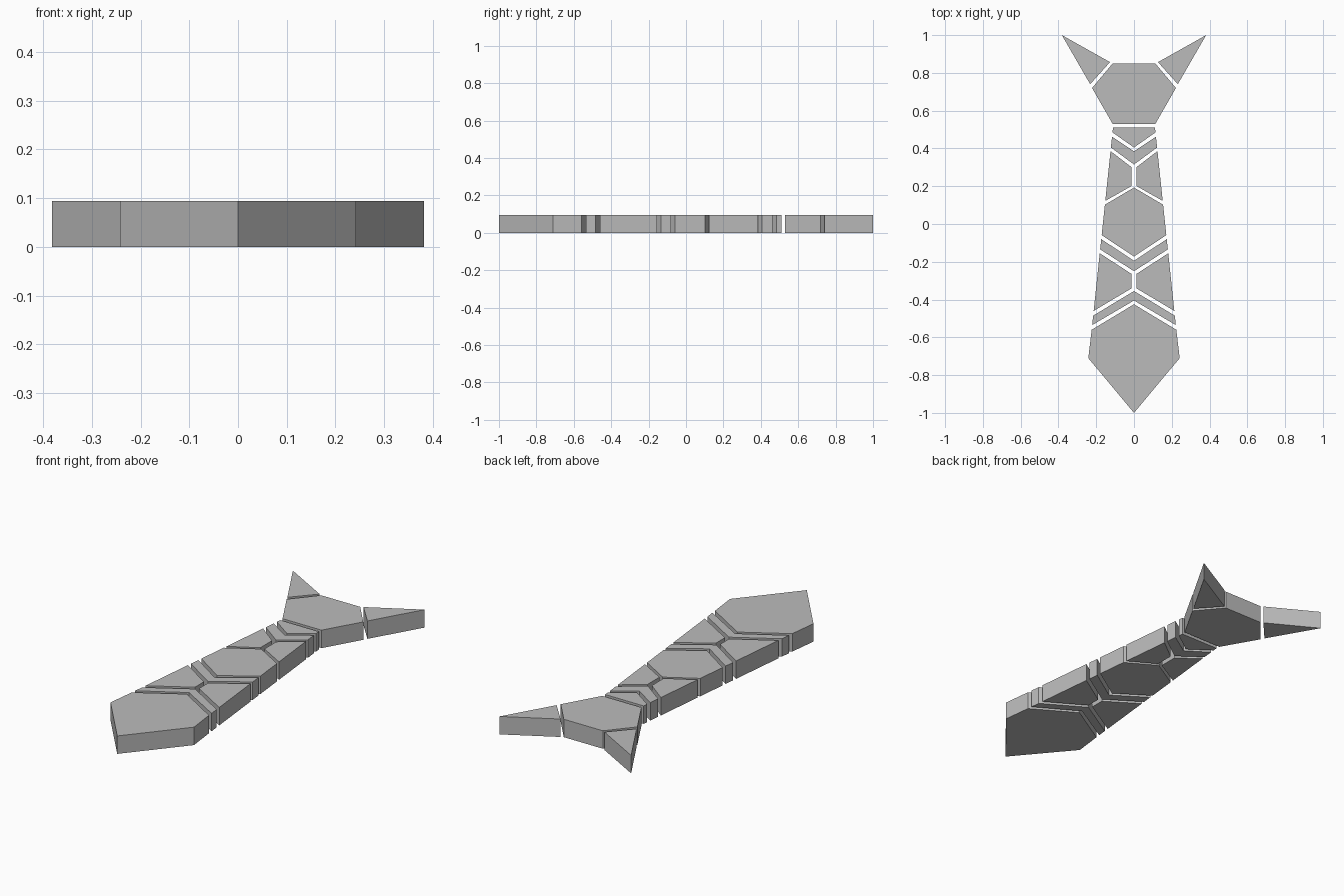
import bpy, bmesh

cube = bpy.data.objects.get("Cube")
if cube:
    bpy.data.objects.remove(cube)

HEIGHT = 0.094
GAP = 0.012  # half width of the central slit

grey = bpy.data.materials.new("plain_grey")
grey.use_nodes = True
COLOUR = (0.5, 0.5, 0.5, 1)
grey.diffuse_color = COLOUR
grey.node_tree.nodes["Principled BSDF"].inputs["Base Color"].default_value = COLOUR


def slab(name, outline):
    """Extrude a flat outline upward from the ground."""
    bm = bmesh.new()
    face = bm.faces.new([bm.verts.new((x, y, 0)) for x, y in outline])
    top = bmesh.ops.extrude_face_region(bm, geom=[face])["geom"]
    bmesh.ops.translate(bm, vec=(0, 0, HEIGHT),
                        verts=[v for v in top if isinstance(v, bmesh.types.BMVert)])
    bmesh.ops.recalc_face_normals(bm, faces=bm.faces)
    mesh = bpy.data.meshes.new(name)
    bm.to_mesh(mesh)
    bm.free()
    mesh.materials.append(grey)
    bpy.context.collection.objects.link(bpy.data.objects.new(name, mesh))


def flip(points):
    return [(-x, y) for x, y in reversed(points)]


def symmetric(name, half):
    """Half outline from top to bottom on +x, completed across the centre."""
    slab(name, half + flip([p for p in half if p[0] > 0]))


def pair(name, outline):
    slab("left_" + name, outline)
    slab("right_" + name, flip(outline))


def side(y):
    """Point on the tapering outer edge of the tie."""
    return (0.111 + 0.1053 * (0.513 - y), y)


# Knot and collar tips
symmetric("knot", [(0.113, 0.85), (0.222, 0.72), (0.113, 0.53)])
pair("collar_tip", [(0.127, 0.857), (0.382, 1.0), (0.232, 0.74)])

# Upper stripes and panels
symmetric("neck_wedge", [side(0.51), side(0.485), (0, 0.405)])
symmetric("upper_stripe", [(0, 0.385), side(0.462), side(0.405), (0, 0.315)])
pair("upper_panel", [(GAP, 0.3), side(0.386), side(0.122), (GAP, 0.202)])

# Middle plate and lower stripes
symmetric("middle_plate", [(0, 0.193), side(0.102), side(-0.059), (0, -0.172)])
symmetric("middle_stripe", [(0, -0.195), side(-0.08), side(-0.134), (0, -0.25)])
pair("lower_panel", [(GAP, -0.265), side(-0.155), side(-0.46), (GAP, -0.34)])
symmetric("lower_stripe", [(0, -0.355), side(-0.485), side(-0.535), (0, -0.405)])

# Pointed end
symmetric("pointed_blade", [(0, -0.425), side(-0.56), (0.242, -0.71), (0, -1.0)])
